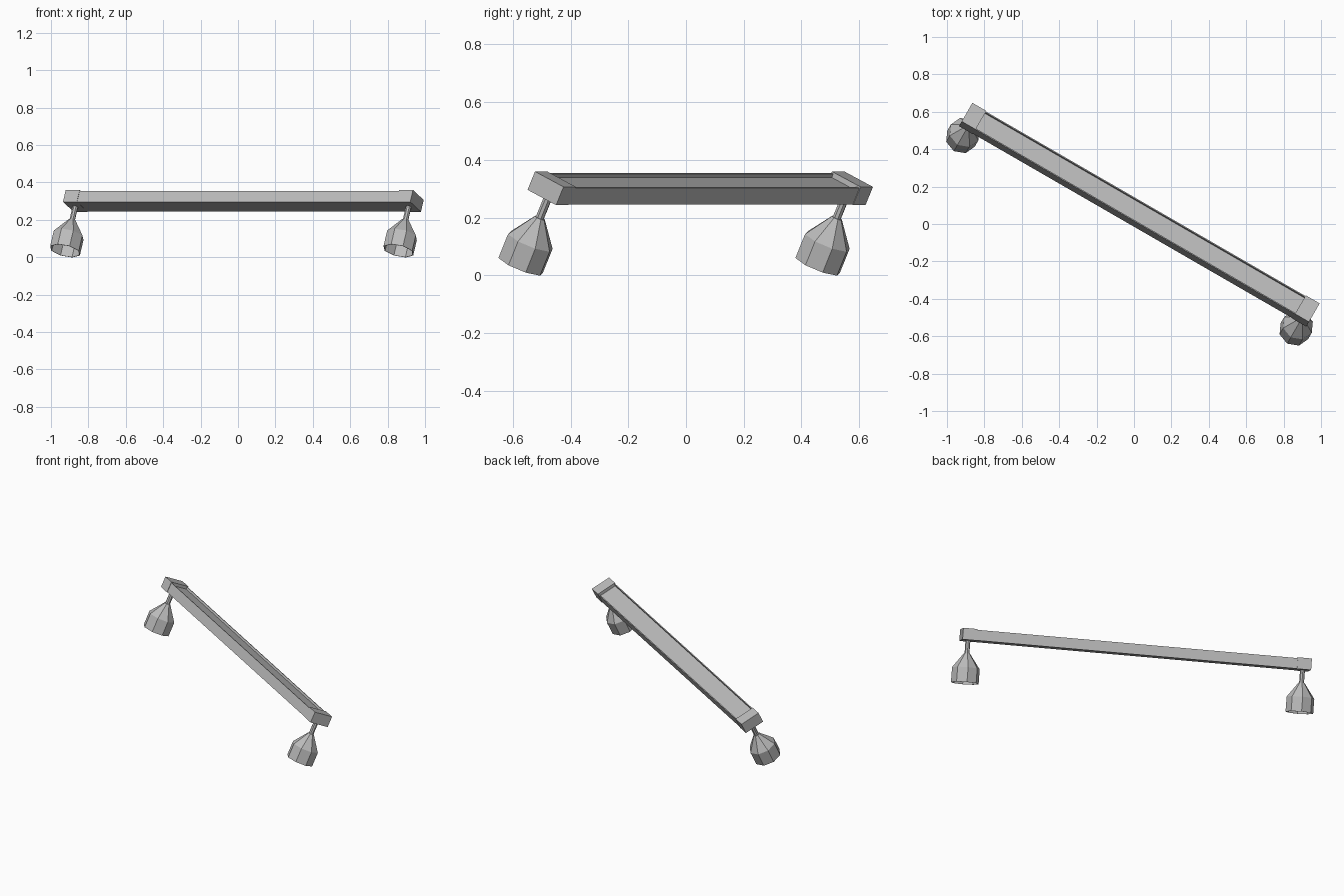
import bpy, bmesh
from math import radians, cos, sin, pi
from mathutils import Matrix

if "Cube" in bpy.data.objects:
    bpy.data.objects.remove(bpy.data.objects["Cube"])

grey = bpy.data.materials.new("light_grey_metal")
grey.use_nodes = True
colour = (0.5, 0.5, 0.5, 1)
grey.diffuse_color = colour
grey.node_tree.nodes["Principled BSDF"].inputs["Base Color"].default_value = colour

# Shared placement: turned in plan, then tilted about the long axis
PLACE = (Matrix.Rotation(radians(-30), 4, 'Z')
         @ Matrix.Translation((0, 0.057, 0.301))
         @ Matrix.Rotation(radians(-25), 4, 'X'))

HALF_LEN, CAP_LEN = 1.072, 0.086
CAP_W, CAP_H = 0.126, 0.070
LAMP_X = HALF_LEN - CAP_LEN / 2


def finish(bm, name):
    bmesh.ops.recalc_face_normals(bm, faces=bm.faces)
    mesh = bpy.data.meshes.new(name)
    bm.to_mesh(mesh)
    bm.free()
    mesh.materials.append(grey)
    obj = bpy.data.objects.new(name, mesh)
    obj.matrix_world = PLACE
    bpy.context.collection.objects.link(obj)
    return obj


def box(name, centre, size):
    bm = bmesh.new()
    bmesh.ops.create_cube(bm, size=1)
    bmesh.ops.scale(bm, vec=size, verts=bm.verts)
    bmesh.ops.translate(bm, vec=centre, verts=bm.verts)
    return finish(bm, name)


def lathe(name, x, profile, sides=8):
    """Spin (radius, height) points into a faceted shell around a vertical axis."""
    bm = bmesh.new()
    rings = [[bm.verts.new((x + r * cos(2 * pi * i / sides), r * sin(2 * pi * i / sides), z))
              for i in range(sides)] for r, z in profile]
    for a, b in zip(rings, rings[1:]):
        for i in range(sides):
            j = (i + 1) % sides
            bm.faces.new((a[i], a[j], b[j], b[i]))
    bm.faces.new(rings[0])
    bm.faces.new(rings[-1])
    return finish(bm, name)


# Long bar: body, with a thin raised lip along each upper edge
inner = 2 * (HALF_LEN - CAP_LEN) + 0.01
lip_top, floor, bottom = 0.030, 0.016, -CAP_H / 2 + 0.001
box("bar_body", (0, 0, (floor + bottom) / 2), (inner, CAP_W - 0.004, floor - bottom))
for side, label in ((-1, "front"), (1, "back")):
    box("bar_lip_" + label, (0, side * (CAP_W / 2 - 0.005), (lip_top + floor) / 2),
        (inner, 0.006, lip_top - floor))

# End caps, stems and open faceted shades
for side, label in ((-1, "right"), (1, "left")):
    x = side * LAMP_X
    box("end_cap_" + label, (x, 0, 0), (CAP_LEN, CAP_W, CAP_H))
    lathe("stem_" + label, x, [(0.015, -0.03), (0.015, -0.118)])
    lathe("shade_" + label, x, [(0.019, -0.113), (0.085, -0.203), (0.085, -0.294),
                                (0.082, -0.294), (0.082, -0.204), (0.016, -0.117)])
